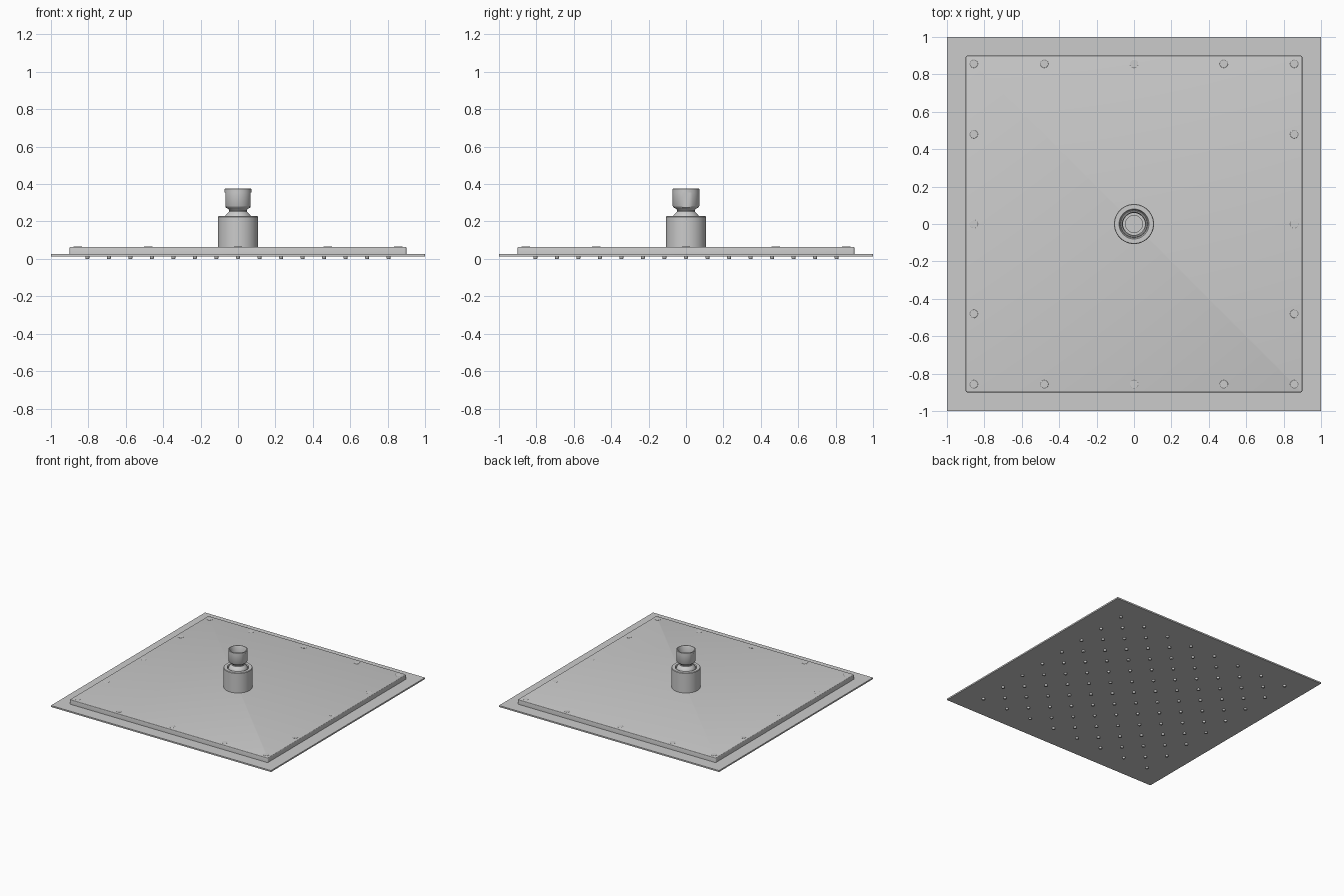
import bpy, bmesh, math

if "Cube" in bpy.data.objects:
    bpy.data.objects.remove(bpy.data.objects["Cube"])


def finish(name, bm, smooth=False):
    bmesh.ops.recalc_face_normals(bm, faces=bm.faces)
    me = bpy.data.meshes.new(name)
    bm.to_mesh(me)
    bm.free()
    ob = bpy.data.objects.new(name, me)
    bpy.context.collection.objects.link(ob)
    if smooth:
        bpy.ops.object.select_all(action='DESELECT')
        ob.select_set(True)
        bpy.context.view_layer.objects.active = ob
        bpy.ops.object.shade_smooth_by_angle(angle=math.radians(35))
    return ob


def slab(name, half, z0, z1, corner=0.0, edge=0.0):
    bm = bmesh.new()
    bmesh.ops.create_cube(bm, size=1)
    for v in bm.verts:
        v.co = (v.co.x * 2 * half, v.co.y * 2 * half, z1 if v.co.z > 0 else z0)
    if corner:
        upright = [e for e in bm.edges if abs(e.verts[0].co.z - e.verts[1].co.z) > 0.001]
        bmesh.ops.bevel(bm, geom=upright, offset=corner, segments=4, profile=0.5, affect='EDGES')
    if edge:
        rim = [e for e in bm.edges if all(v.co.z > z1 - 1e-5 for v in e.verts)]
        bmesh.ops.bevel(bm, geom=rim, offset=edge, segments=3, profile=0.5, affect='EDGES')
    return finish(name, bm, True)


def lathe(bm, profile, x=0, y=0, n=64):
    # Profile runs from axis to axis; both ends are capped with an n-gon
    rings = [[bm.verts.new((x + r * math.cos(2 * math.pi * i / n),
                            y + r * math.sin(2 * math.pi * i / n), z))
              for i in range(n)] for r, z in profile]
    for a, b in zip(rings, rings[1:]):
        for i in range(n):
            j = (i + 1) % n
            bm.faces.new((a[i], a[j], b[j], b[i]))
    bm.faces.new(rings[0][::-1])
    bm.faces.new(rings[-1])


# Spray plate and the raised housing behind it
slab("spray_plate", 1.0, 0.014, 0.026, corner=0.004)
slab("housing", 0.9, 0.025, 0.064, corner=0.01, edge=0.005)

# Nozzles in staggered rows
bm = bmesh.new()
for i in range(-7, 8):
    for j in range(-7, 8):
        if (i - j) % 2 == 0 and i % 2:
            lathe(bm, [(0.012, 0.016), (0.011, 0.004), (0.009, 0.0)], i * 0.115, j * 0.115, 16)
        elif i % 2 == 0 and j % 2 == 0:
            lathe(bm, [(0.012, 0.016), (0.011, 0.004), (0.009, 0.0)], i * 0.115, j * 0.115, 16)
finish("nozzles", bm, True)

# Flush screws around the housing border
bm = bmesh.new()
steps = (-0.857, -0.48, 0, 0.48, 0.857)
for x in steps:
    for y in steps:
        if max(abs(x), abs(y)) > 0.8:
            lathe(bm, [(0.022, 0.06), (0.022, 0.0648), (0.021, 0.0655)], x, y, 24)
finish("screws", bm, True)

# Collar with a shallow socket in its top
bm = bmesh.new()
lathe(bm, [(0.107, 0.06), (0.107, 0.224), (0.104, 0.228), (0.08, 0.228), (0.074, 0.215)])
finish("collar", bm, True)

# Swivel connector: flared ball neck, threaded cup and bore
bm = bmesh.new()
lathe(bm, [(0.072, 0.212), (0.07, 0.228), (0.06, 0.24), (0.048, 0.252), (0.047, 0.26),
           (0.054, 0.268), (0.066, 0.275), (0.072, 0.284), (0.072, 0.354), (0.072, 0.356),
           (0.072, 0.373), (0.07, 0.375), (0.064, 0.375), (0.059, 0.366),
           (0.059, 0.30), (0.045, 0.30), (0.045, 0.27)])
# Wrench flats on both sides of the cup
for v in bm.verts:
    if 0.27 < v.co.z < 0.355 and abs(v.co.x) > 0.066:
        v.co.x = math.copysign(0.066, v.co.x)
finish("swivel_connector", bm, True)
